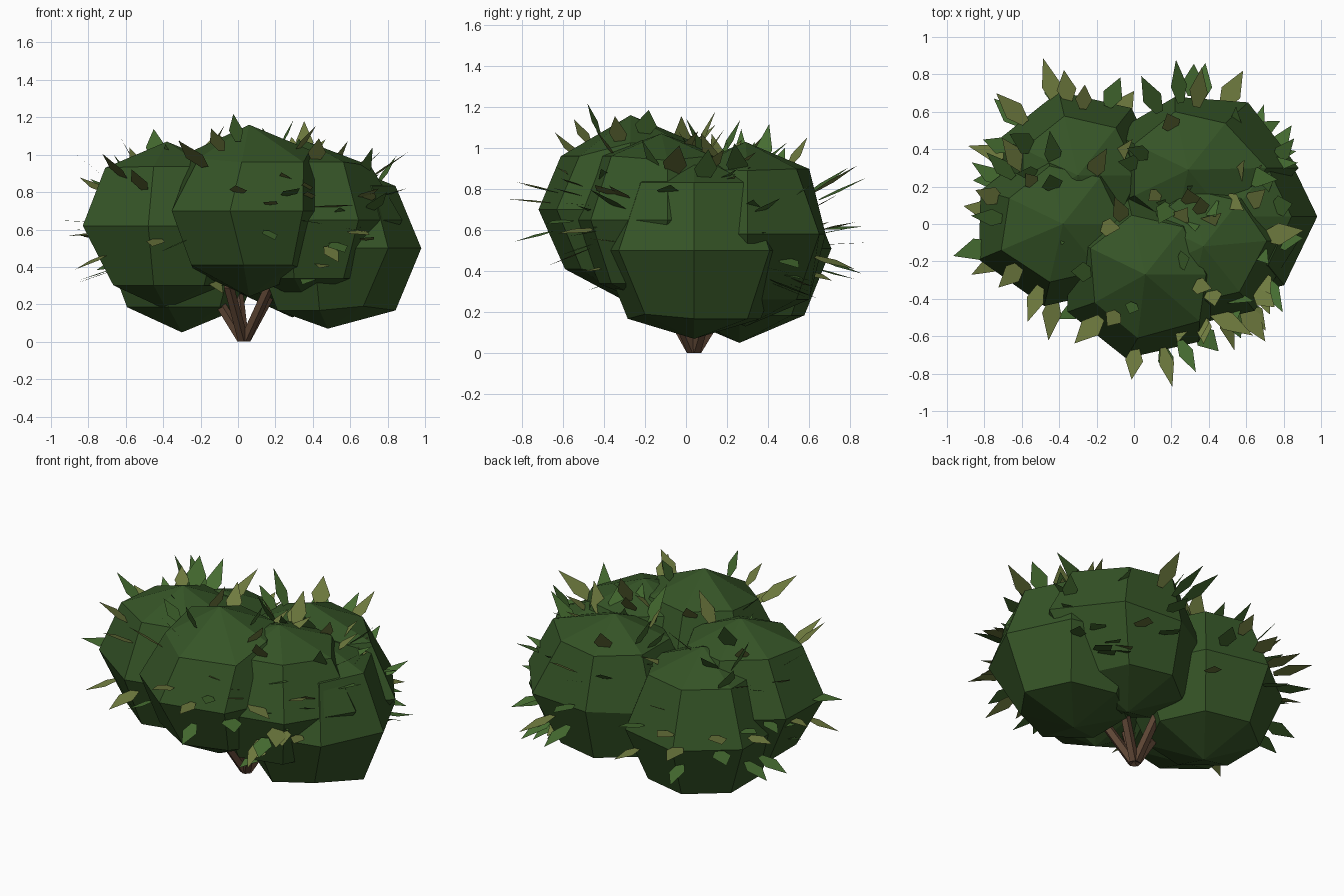
import bpy, bmesh, math, random
from mathutils import Vector, Matrix

if "Cube" in bpy.data.objects:
    bpy.data.objects.remove(bpy.data.objects["Cube"])

random.seed(5)

def material(name, rgb):
    m = bpy.data.materials.new(name)
    m.diffuse_color = (*rgb, 1)
    m.use_nodes = True
    m.node_tree.nodes["Principled BSDF"].inputs["Base Color"].default_value = m.diffuse_color
    return m

foliage = material("foliage", (0.036, 0.09, 0.02))
leaf_green = material("leaf_green", (0.06, 0.15, 0.03))
leaf_olive = material("leaf_olive", (0.16, 0.20, 0.05))
bark = material("bark", (0.11, 0.06, 0.035))

def add_object(name, bm, mats):
    mesh = bpy.data.meshes.new(name)
    bm.to_mesh(mesh)
    bm.free()
    for m in mats:
        mesh.materials.append(m)
    obj = bpy.data.objects.new(name, mesh)
    bpy.context.collection.objects.link(obj)
    return obj

# Foliage clumps: seven-sided spheres with four rings; the last entry lists
# irregular corners, each pulling the nearest vertex to that point
clumps = [
    ("front_clump", (0.06, -0.27, 0.70), 0.46,
     [(0.02, -0.61, 0.96), (0.35, -0.52, 0.96), (-0.21, -0.42, 0.98),
      (0.03, -0.59, 0.41), (0.29, -0.51, 0.41), (-0.25, -0.42, 0.41)]),
    ("left_clump", (-0.38, 0.00, 0.62), 0.45,
     [(-0.83, -0.19, 0.62), (-0.82, 0.18, 0.62), (-0.71, -0.14, 0.93)]),
    ("front_right_clump", (0.37, -0.12, 0.65), 0.44,
     [(0.88, -0.09, 0.65), (0.71, -0.09, 0.94), (0.37, -0.12, 1.07)]),
    ("right_clump", (0.51, 0.04, 0.50), 0.47,
     [(0.67, -0.20, 0.19), (0.48, 0.04, 0.07)]),
    ("back_right_clump", (0.29, 0.29, 0.58), 0.45,
     [(0.88, 0.30, 0.58), (0.71, 0.30, 0.89), (0.22, 0.68, 0.58), (0.61, 0.65, 0.58)]),
    ("back_left_clump", (-0.30, 0.26, 0.51), 0.46, []),
]
for name, centre, radius, corners in clumps:
    bm = bmesh.new()
    bmesh.ops.create_uvsphere(bm, u_segments=7, v_segments=4, radius=radius)
    # turn a vertex of the equator toward +x
    eq = max((v.co for v in bm.verts if abs(v.co.z) < 0.01), key=lambda c: c.x)
    turn = Matrix.Rotation(-math.atan2(eq.y, eq.x), 4, 'Z')
    bmesh.ops.transform(bm, matrix=Matrix.Translation(centre) @ turn, verts=bm.verts)
    for p in corners:
        near = min(bm.verts, key=lambda v: (v.co - Vector(p)).length)
        near.co = p
    add_object(name, bm, [foliage])

# Leaves: flat kites pointing outward, broad side horizontal
def add_leaf(bm, base, out, length, width, mat):
    side = out.cross(Vector((0, 0, 1)))
    if side.length < 0.05:
        side = Vector((1, 0, 0))
    side.normalize()
    side = Matrix.Rotation(random.uniform(-0.2, 0.2), 3, out) @ side
    mid = base + out * length * 0.4
    pts = [base - side * width * 0.2, mid - side * width * 0.5,
           base + out * length, mid + side * width * 0.5, base + side * width * 0.2]
    face = bm.faces.new([bm.verts.new(p) for p in pts])
    face.material_index = mat

bm = bmesh.new()
for i, (name, centre, radius, corners) in enumerate(clumps):
    c = Vector(centre)
    count = 0
    for attempt in range(200):
        if count == 18:
            break
        a = random.uniform(0, 2 * math.pi)
        z = random.uniform(-0.4, 0.92)
        h = math.sqrt(1 - z * z)
        out = Vector((h * math.cos(a), h * math.sin(a), z))
        base = c + out * radius * 0.88
        length = random.uniform(0.14, 0.27)
        tip = base + out * length
        hidden = any((tip - Vector(clump[1])).length < clump[2] * 0.98
                     for k, clump in enumerate(clumps) if k != i)
        if hidden or not -1.0 < tip.x < 0.99 or abs(tip.y) > 0.91 or not 0.1 < tip.z < 1.26:
            continue
        add_leaf(bm, base, out, length, random.uniform(0.08, 0.12),
                 1 if random.random() < (0.75 if c.y < 0.02 else 0.25) else 0)
        count += 1
add_object("leaves", bm, [leaf_green, leaf_olive])

# Stems: five-sided branches fanning out from the ground
for i in range(5):
    a = 2 * math.pi * i / 5 + 0.5
    foot = Vector((0.03 + 0.01 * math.cos(a), 0.04 + 0.01 * math.sin(a), 0.012))
    tip = Vector((0.03 + 0.19 * math.cos(a), 0.04 + 0.19 * math.sin(a), 0.30))
    axis = tip - foot
    bm = bmesh.new()
    bmesh.ops.create_cone(bm, cap_ends=True, segments=5, radius1=0.03, radius2=0.028,
                          depth=axis.length)
    place = Matrix.Translation((foot + tip) / 2) @ axis.to_track_quat('Z', 'Y').to_matrix().to_4x4()
    bmesh.ops.transform(bm, matrix=place, verts=bm.verts)
    for v in bm.verts:
        v.co.z = max(v.co.z, 0)
    add_object(f"stem_{i + 1}", bm, [bark])
